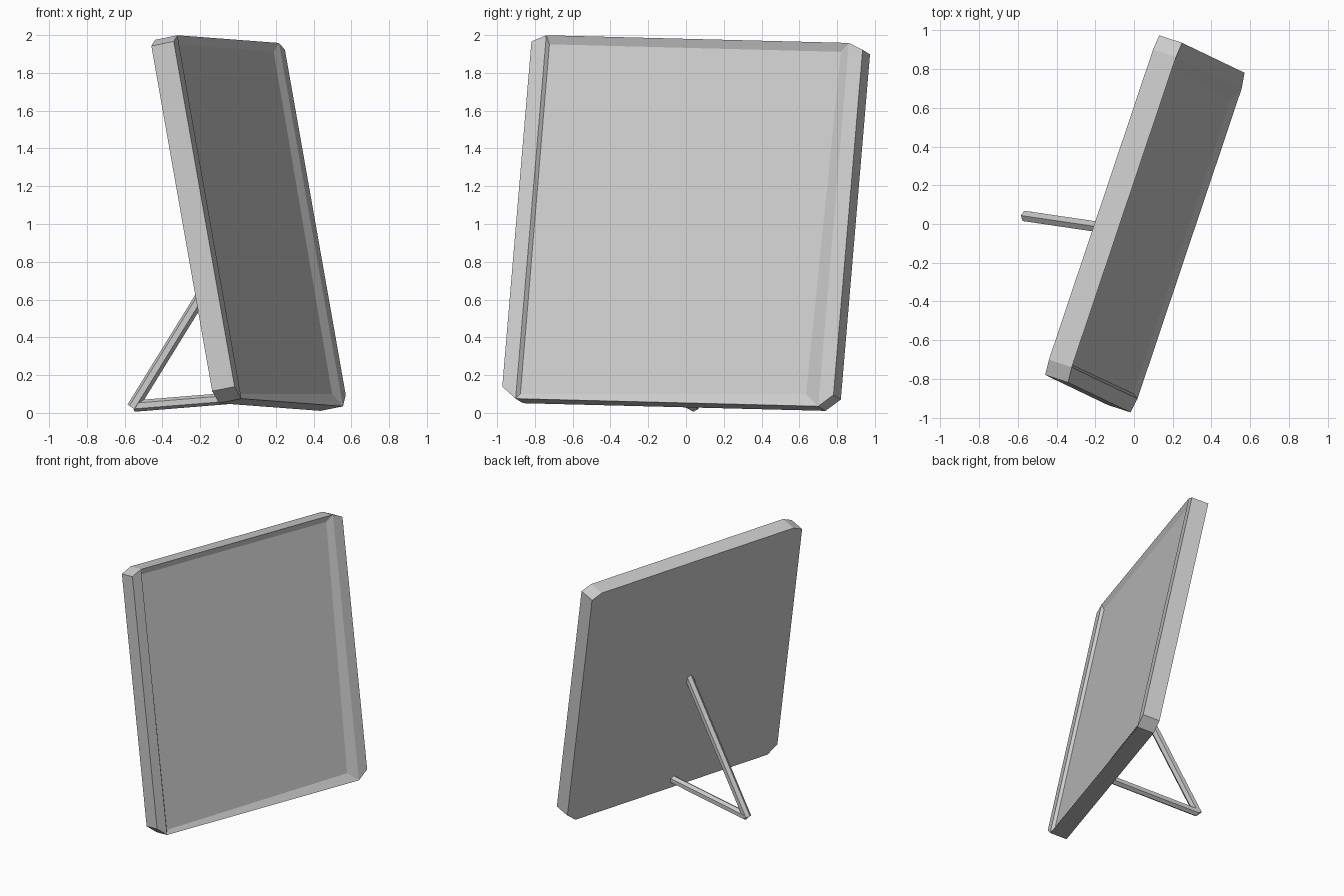
import bpy, bmesh
from mathutils import Vector, Matrix

if "Cube" in bpy.data.objects:
    bpy.data.objects.remove(bpy.data.objects["Cube"])

# panel axes: width, height, facing direction
W = Vector((0.318, 0.947, -0.024)).normalized()
H = Vector((-0.1735, 0.0813, 0.9815))
H = (H - W * H.dot(W)).normalized()
N = W.cross(H)
FRONT_CENTRE = Vector((0.1175, -0.02, 1.017))
THICK, RECESS = 0.127, 0.022


def place(u, v, n=0.0):
    return FRONT_CENTRE + W * u + H * v + N * n


def finish(name, bm):
    bmesh.ops.recalc_face_normals(bm, faces=bm.faces[:])
    mesh = bpy.data.meshes.new(name)
    bm.to_mesh(mesh)
    bm.free()
    obj = bpy.data.objects.new(name, mesh)
    bpy.context.collection.objects.link(obj)
    return obj


# panel with clipped corners and a shallow tapered recess
outline = [(-0.845, 0.98), (0.845, 0.98), (0.925, 0.945), (0.925, -0.917),
           (0.845, -0.98), (-0.845, -0.98), (-0.925, -0.917), (-0.925, 0.945)]
screen = [(-0.831, 0.936), (0.797, 0.935), (0.765, -0.912), (-0.828, -0.95)]
bm = bmesh.new()
front = [bm.verts.new(place(u, v)) for u, v in outline]
back = [bm.verts.new(place(u, v, -THICK)) for u, v in outline]
inner = [bm.verts.new(place(u, v, -RECESS)) for u, v in screen]
bm.faces.new(back)
for i in range(8):
    j = (i + 1) % 8
    bm.faces.new((front[i], front[j], back[j], back[i]))
bm.faces.new([front[i] for i in (1, 2, 3, 4)])
bm.faces.new([front[i] for i in (5, 6, 7, 0)])
rim = [front[i] for i in (0, 1, 4, 5)]
for i in range(4):
    j = (i + 1) % 4
    bm.faces.new((rim[i], rim[j], inner[j], inner[i]))
bm.faces.new(inner)
finish("panel", bm)


# six-sided rods of the rear stand
def rod(name, a, b, radius):
    a, b = Vector(a), Vector(b)
    d = b - a
    bm = bmesh.new()
    bmesh.ops.create_cone(
        bm, cap_ends=True, segments=6, radius1=radius, radius2=radius, depth=d.length,
        matrix=Matrix.Translation((a + b) / 2) @ d.to_track_quat('Z', 'Y').to_matrix().to_4x4())
    finish(name, bm)


rod("stand_upper_rod", (-0.558, 0.04, 0.029), (0.02, -0.045, 0.965), 0.031)
rod("stand_lower_rod", (-0.55, 0.04, 0.036), (0.18, -0.07, 0.095), 0.030)
